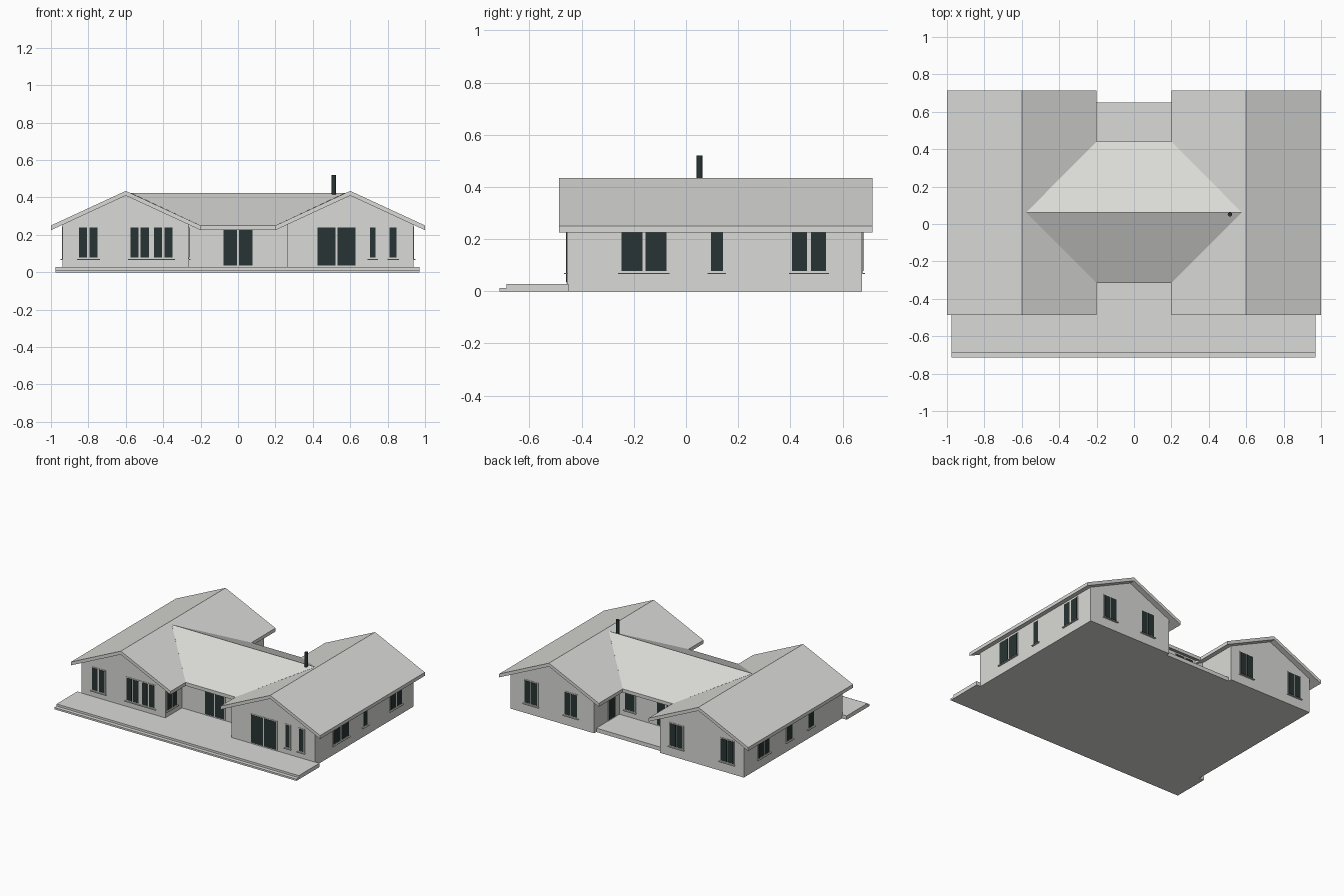
import bpy
import bmesh

cube = bpy.data.objects.get("Cube")
if cube:
    bpy.data.objects.remove(cube, do_unlink=True)


def material(name, colour):
    m = bpy.data.materials.new(name)
    m.use_nodes = True
    m.diffuse_color = colour
    m.node_tree.nodes["Principled BSDF"].inputs["Base Color"].default_value = colour
    return m


GREY = material("pale grey", (0.7, 0.7, 0.68, 1))
DARK = material("dark glass", (0.021, 0.034, 0.033, 1))


def finish(name, bm, mat):
    bmesh.ops.recalc_face_normals(bm, faces=bm.faces)
    mesh = bpy.data.meshes.new(name)
    bm.to_mesh(mesh)
    bm.free()
    mesh.materials.append(mat)
    ob = bpy.data.objects.new(name, mesh)
    bpy.context.collection.objects.link(ob)
    return ob


def add_box(bm, xs, ys, zs):
    verts = bmesh.ops.create_cube(bm, size=1)["verts"]
    for v in verts:
        for i, (lo, hi) in enumerate((xs, ys, zs)):
            v.co[i] = (lo + hi) / 2 + v.co[i] * (hi - lo)


def box(name, xs, ys, zs, mat=GREY):
    bm = bmesh.new()
    add_box(bm, xs, ys, zs)
    return finish(name, bm, mat)


def loft(name, start, end):
    """Solid between two matching closed outlines."""
    bm = bmesh.new()
    a = [bm.verts.new(p) for p in start]
    b = [bm.verts.new(p) for p in end]
    bm.faces.new(a)
    bm.faces.new(b)
    for i in range(len(a)):
        j = (i + 1) % len(a)
        bm.faces.new((a[i], a[j], b[j], b[i]))
    return finish(name, bm, GREY)


# Shared heights and wall lines
EAVE, RIDGE, THICK = 0.25, 0.435, 0.025
SLAB = 0.028
FRONT, BACK, OUTER, INNER = -0.455, 0.675, 0.937, 0.265
MID_FRONT, MID_BACK = -0.265, 0.385

# Two gabled wings with chevron roofs
for side, label in ((1, "left"), (-1, "right")):
    top = RIDGE - THICK / 2
    low = top - (OUTER - 0.6) * (RIDGE - EAVE) / 0.4
    walls = [(INNER, 0), (OUTER, 0), (OUTER, low), (0.6, top), (INNER, low)]
    loft(label + "_wing_walls", [(side * x, FRONT, z) for x, z in walls],
         [(side * x, BACK, z) for x, z in walls])
    roof = [(1, EAVE), (0.6, RIDGE), (0.2, EAVE), (0.2, EAVE - THICK),
            (0.6, RIDGE - THICK), (1, EAVE - THICK)]
    loft(label + "_wing_roof", [(side * x, -0.487, z) for x, z in roof],
         [(side * x, 0.715, z) for x, z in roof])

# Middle block, its roof running into both wings along the valleys
box("middle_walls", (-0.3, 0.3), (MID_FRONT, MID_BACK), (0, 0.255))
mid = [(0.2, -0.315, EAVE), (0.576, 0.0625, 0.425), (0.2, 0.44, EAVE),
       (0.2, 0.44, EAVE - THICK), (0.576, 0.0625, 0.4), (0.2, -0.315, EAVE - THICK)]
loft("middle_roof", [(-x, y, z) for x, y, z in mid], mid)

# Terraces and front step
box("front_terrace", (-0.975, 0.97), (-0.688, FRONT + 0.005), (0, SLAB))
box("front_step", (-0.975, 0.97), (-0.715, -0.688), (0, 0.013))
box("front_court_floor", (-0.27, 0.27), (FRONT, MID_FRONT + 0.005), (0, SLAB))
box("back_terrace", (-0.27, 0.27), (MID_BACK - 0.005, 0.65), (0, SLAB))

# Flue pipe
bm = bmesh.new()
bmesh.ops.create_cone(bm, cap_ends=True, segments=24, radius1=0.012, radius2=0.012, depth=0.14)
bmesh.ops.translate(bm, verts=bm.verts, vec=(0.513, 0.052, 0.45))
flue = finish("flue_pipe", bm, DARK)
for p in flue.data.polygons:
    p.use_smooth = len(p.vertices) == 4


def opening(name, axis, sign, plane, panes, door=False):
    """Frame, glass panes and sill on a wall facing sign along axis."""
    z0, z1 = (0.036, 0.238) if door else (0.078, 0.238)

    def put(bm, u0, u1, lo, hi, out):
        depth = sorted((plane - sign * 0.002, plane + sign * out))
        xs, ys = ((u0, u1), depth) if axis == "y" else (depth, (u0, u1))
        add_box(bm, xs, ys, (lo, hi))

    left, right = panes[0][0], panes[-1][1]
    bm = bmesh.new()
    put(bm, left - 0.007, right + 0.007, z0 - 0.007, z1 + 0.006, 0.003)
    if not door:
        put(bm, left - 0.012, right + 0.012, z0 - 0.012, z0 - 0.007, 0.012)
    finish(name + "_frame", bm, GREY)
    bm = bmesh.new()
    for u0, u1 in panes:
        put(bm, u0, u1, z0, z1, 0.005)
    finish(name + "_glass", bm, DARK)


def pair(lo, hi, gap=0.01):
    m = (lo + hi) / 2
    return [(lo, m - gap / 2), (m + gap / 2, hi)]


# Front windows and doors
opening("front_small_window", "y", -1, FRONT, pair(-0.85, -0.75, 0.014))
opening("front_wide_window", "y", -1, FRONT,
        pair(-0.575, -0.477, 0.012) + pair(-0.45, -0.35, 0.014))
opening("front_patio_door", "y", -1, FRONT, pair(0.425, 0.627), True)
opening("front_slit_window_a", "y", -1, FRONT, [(0.705, 0.736)])
opening("front_slit_window_b", "y", -1, FRONT, [(0.81, 0.848)])
opening("entrance_door", "y", -1, MID_FRONT, pair(-0.077, 0.077), True)

# Back windows and doors
for i, (lo, hi) in enumerate(((0.72, 0.82), (0.4, 0.5), (-0.448, -0.345), (-0.855, -0.755))):
    opening("back_window_%d" % i, "y", 1, BACK, pair(lo, hi, 0.006))
opening("back_court_window", "y", 1, MID_BACK, [(0.14, 0.217)])
opening("back_court_door", "y", 1, MID_BACK, pair(-0.18, -0.04), True)

# Side windows
opening("left_wide_window", "x", 1, OUTER, pair(-0.248, -0.075, 0.012))
opening("left_slit_window", "x", 1, OUTER, [(0.095, 0.142)])
opening("left_back_window", "x", 1, OUTER, pair(0.407, 0.537, 0.015))
opening("right_back_window", "x", -1, -OUTER, pair(0.385, 0.51))
opening("right_slit_window_a", "x", -1, -OUTER, [(0.125, 0.185)])
opening("right_slit_window_b", "x", -1, -OUTER, [(-0.125, -0.06)])

# Courtyard side openings
opening("front_court_side_window", "x", 1, -INNER, pair(-0.435, -0.33, 0.006))
opening("back_court_side_door", "x", -1, INNER, [(0.44, 0.51)], True)
